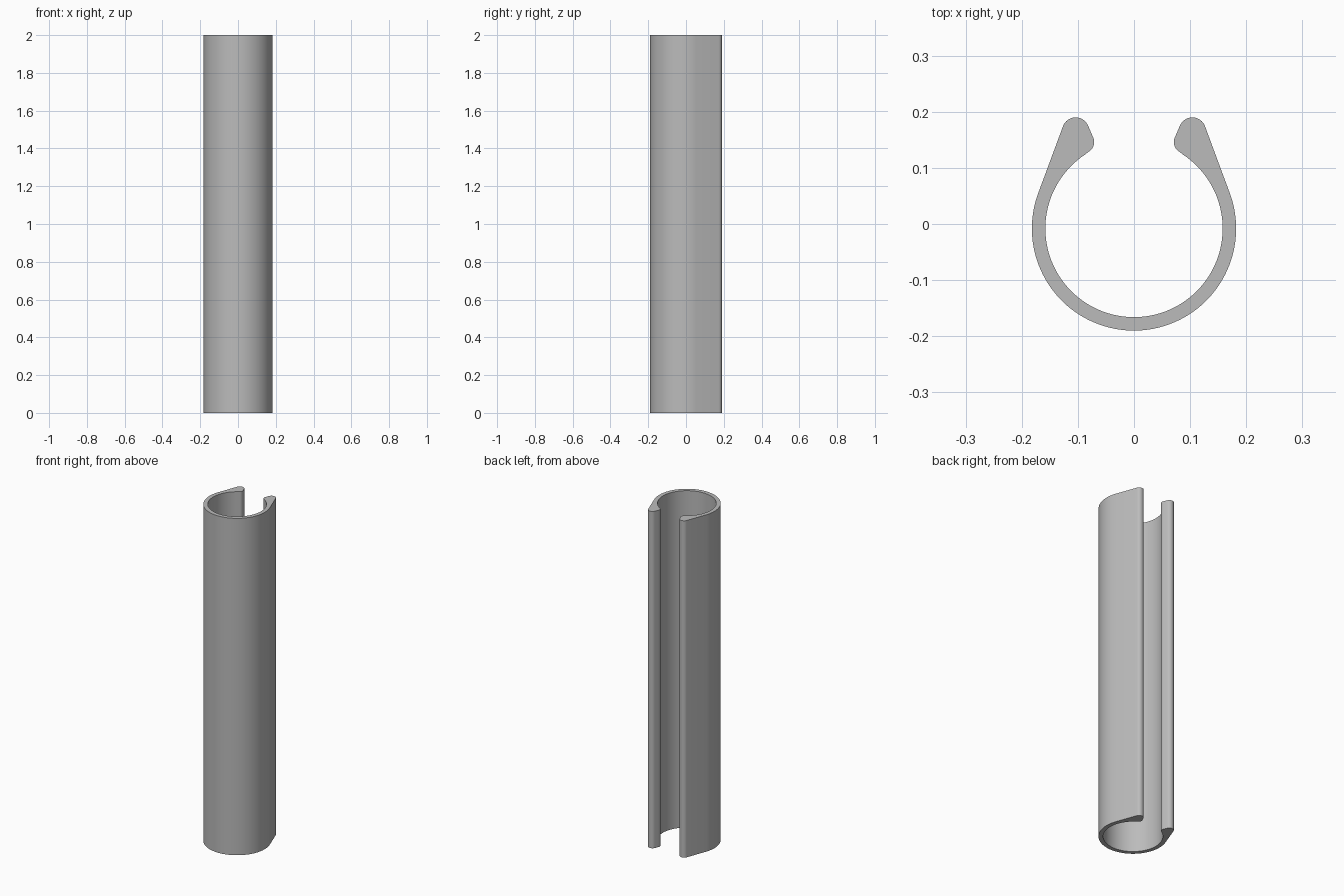
import bpy
import bmesh
from math import radians, cos, sin

cube = bpy.data.objects.get("Cube")
if cube:
    bpy.data.objects.remove(cube, do_unlink=True)

HEIGHT = 2.0
CENTRE_Y = -0.008


def arc(cx, cy, r, start, end, steps):
    """Points along an arc, angles in degrees."""
    angles = [radians(start + (end - start) * i / steps) for i in range(steps + 1)]
    return [(cx + r * cos(a), cy + r * sin(a)) for a in angles]


# Half of the clip section: outer wall, rounded tip, inner lip, bore
half = arc(0, CENTRE_Y, 0.182, -90, 20, 40)
half += arc(0.104, 0.166, 0.024, 20, 157.5, 16)
half += arc(0.091, 0.146, 0.020, 157.5, 239.4, 10)
half += arc(0, CENTRE_Y, 0.158, 59.4, -90, 50)[1:]

# Mirror it, sharing the two points on the centre line
profile = half + [(-x, y) for x, y in reversed(half[1:-1])]

# Extrude the section upwards
bm = bmesh.new()
base = bm.faces.new([bm.verts.new((x, y, 0)) for x, y in profile])
top = bmesh.ops.extrude_face_region(bm, geom=[base], use_keep_orig=True)
bmesh.ops.translate(
    bm, vec=(0, 0, HEIGHT),
    verts=[v for v in top["geom"] if isinstance(v, bmesh.types.BMVert)])
bmesh.ops.recalc_face_normals(bm, faces=bm.faces[:])
mesh = bpy.data.meshes.new("split_tube_clip")
bm.to_mesh(mesh)
bm.free()

tube = bpy.data.objects.new("split_tube_clip", mesh)
bpy.context.collection.objects.link(tube)

# Plain grey material
grey = bpy.data.materials.new("plain_grey")
grey.use_nodes = True
colour = (0.5, 0.5, 0.5, 1)
grey.diffuse_color = colour
grey.node_tree.nodes["Principled BSDF"].inputs["Base Color"].default_value = colour
mesh.materials.append(grey)

# Smooth walls, crisp ends
bpy.ops.object.select_all(action="DESELECT")
tube.select_set(True)
bpy.context.view_layer.objects.active = tube
bpy.ops.object.shade_smooth_by_angle(angle=radians(30))
